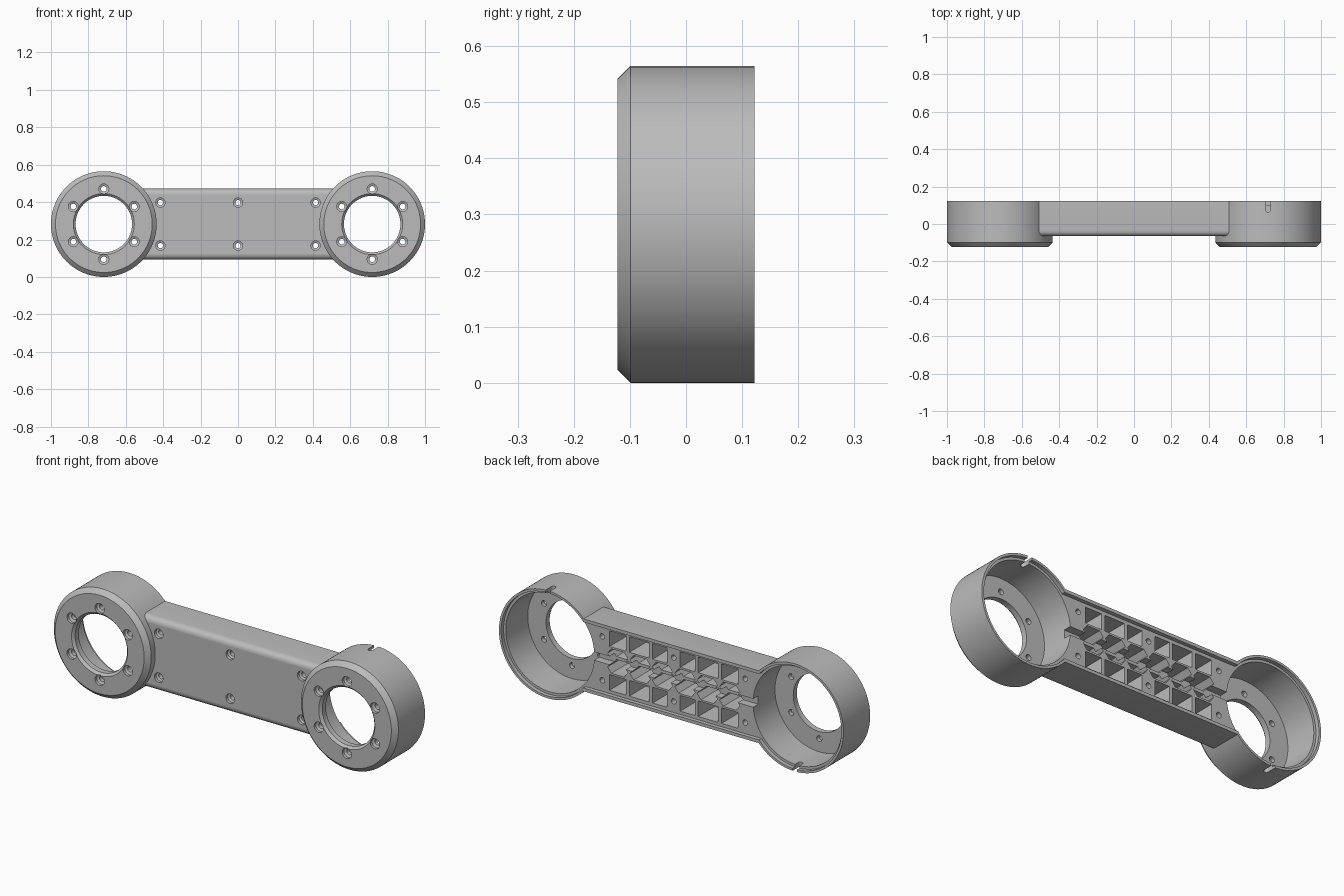
import bpy, bmesh, math
from mathutils import Vector

if "Cube" in bpy.data.objects:
    bpy.data.objects.remove(bpy.data.objects["Cube"])

CX, CZ = 0.7175, 0.2825      # ring centres
R, BACK = 0.2825, 0.1225     # ring radius, half depth
FLOOR, LEDGE = -0.08, 0.102  # ring floor, lid ledge

grey = bpy.data.materials.new("plain grey")
grey.use_nodes = True
colour = (0.5, 0.5, 0.5, 1)
grey.diffuse_color = colour
grey.node_tree.nodes["Principled BSDF"].inputs["Base Color"].default_value = colour


def loft(bm, loops):
    """Skin a closed solid through matching point loops."""
    rows = [[bm.verts.new(p) for p in loop] for loop in loops]
    n = len(rows[0])
    for a, b in zip(rows, rows[1:]):
        for i in range(n):
            j = (i + 1) % n
            bm.faces.new((a[i], a[j], b[j], b[i]))
    bm.faces.new(rows[0])
    bm.faces.new(rows[-1])


def turned(bm, x, z, profile, sides=96):
    """Solid of revolution about a y-parallel axis; profile is (radius, y)."""
    angles = [2 * math.pi * i / sides for i in range(sides)]
    loft(bm, [[(x + r * math.cos(a), y, z + r * math.sin(a)) for a in angles]
              for r, y in profile])


def prism(bm, outline, y0, y1):
    loft(bm, [[(x, y, z) for x, z in outline] for y in (y0, y1)])


def block(bm, x, z, w, h, y0, y1, cut=0.0):
    """Pocket block; cut pulls the corners in to make pointed ends."""
    w, h = w / 2, h / 2
    pts = [(-w + cut, -h), (w - cut, -h), (w, 0), (w - cut, h), (-w + cut, h), (-w, 0)]
    prism(bm, [(x + a, z + b) for a, b in pts], y0, y1)


def make(name, build):
    bm = bmesh.new()
    build(bm)
    bmesh.ops.recalc_face_normals(bm, faces=bm.faces)
    mesh = bpy.data.meshes.new(name)
    bm.to_mesh(mesh)
    bm.free()
    mesh.materials.append(grey)
    ob = bpy.data.objects.new(name, mesh)
    bpy.context.collection.objects.link(ob)
    return ob


def combine(target, build, operation="DIFFERENCE"):
    tool = make("cutter", build)
    tool.hide_render = True
    mod = target.modifiers.new("cut", "BOOLEAN")
    mod.operation, mod.solver, mod.object = operation, "EXACT", tool
    bpy.context.view_layer.objects.active = target
    bpy.ops.object.modifier_apply(modifier=mod.name)
    bpy.data.objects.remove(tool)


# Beam with rounded long front edges
def beam(bm):
    block(bm, 0, CZ, 1.16, 0.38, -0.065, BACK)
    edges = [e for e in bm.edges
             if all(v.co.y < 0 and abs(v.co.z - CZ) > 0.1 for v in e.verts)]
    bmesh.ops.bevel(bm, geom=edges, offset=0.03, segments=6, profile=0.5,
                    affect="EDGES")


# End rings with chamfered front rim
def rings(bm):
    for s in (-1, 1):
        turned(bm, s * CX, CZ, [(R - 0.024, -BACK), (R, -BACK + 0.024), (R, BACK)])


# Cup interiors
def cavities(bm):
    for s in (-1, 1):
        turned(bm, s * CX, CZ, [(0.257, FLOOR), (0.257, 0.2)])


# Large openings with a chamfered front lip
def openings(bm):
    for s in (-1, 1):
        turned(bm, s * CX, CZ, [(0.163, -0.13), (0.163, -BACK), (0.151, -0.11), (0.151, 0)])


# Shallow seat for a back lid
def lid_rings(bm):
    for s in (-1, 1):
        turned(bm, s * CX, CZ, [(0.27, LEDGE), (0.27, 0.2)])


def lid_beam(bm):
    block(bm, 0, CZ, 1.12, 0.346, LEDGE, 0.2)


# Screw holes, counterbored from the front
def screws(bm):
    for s in (-1, 1):
        for i in range(6):
            a = math.pi / 2 + i * math.pi / 3
            turned(bm, s * CX + 0.188 * math.cos(a), CZ + 0.188 * math.sin(a),
                   [(0.027, -0.15), (0.027, -0.108), (0.015, -0.102), (0.015, 0)], 24)
    for x in (-0.415, 0, 0.415):
        for s in (-1, 1):
            turned(bm, x, CZ + s * 0.115,
                   [(0.025, -0.1), (0.025, -0.05), (0.014, -0.045), (0.014, 0.2)], 24)


# Weight-saving pockets: plain outer rows, pointed inner rows
def pockets(bm):
    for s in (-1, 1):
        for x, w in ((0.325, 0.095), (0.2, 0.115), (0.08, 0.085)):
            for side in (-1, 1):
                block(bm, side * x, CZ + s * 0.115, w, 0.082, -0.035, 0.2)
        for i in range(6):
            block(bm, (i - 2.5) * 0.13, CZ + s * 0.036, 0.118, 0.056, -0.035, 0.2, 0.022)


# Cable channel between the cups
def channel(bm):
    block(bm, 0, CZ, 0.98, 0.044, 0.06, 0.2)


# Round-ended wire notches in the ring walls, on opposite sides
def notches(bm):
    w, y = 0.0125, 0.075
    arc = [math.pi + math.pi * i / 10 for i in range(11)]
    pts = [(w * math.cos(a), y + w * math.sin(a)) for a in arc] + [(w, 0.2), (-w, 0.2)]
    for s in (-1, 1):
        loft(bm, [[(s * CX + a, b, CZ + s * r) for a, b in pts] for r in (0.23, 0.31)])


body = make("arm_housing", beam)
combine(body, rings, "UNION")
for cutter in (cavities, openings, lid_rings, lid_beam, screws, pockets, channel, notches):
    combine(body, cutter)

# Smooth round walls, crisp edges
bpy.ops.object.select_all(action="DESELECT")
body.select_set(True)
bpy.context.view_layer.objects.active = body
bpy.ops.object.shade_smooth_by_angle(angle=math.radians(25))
